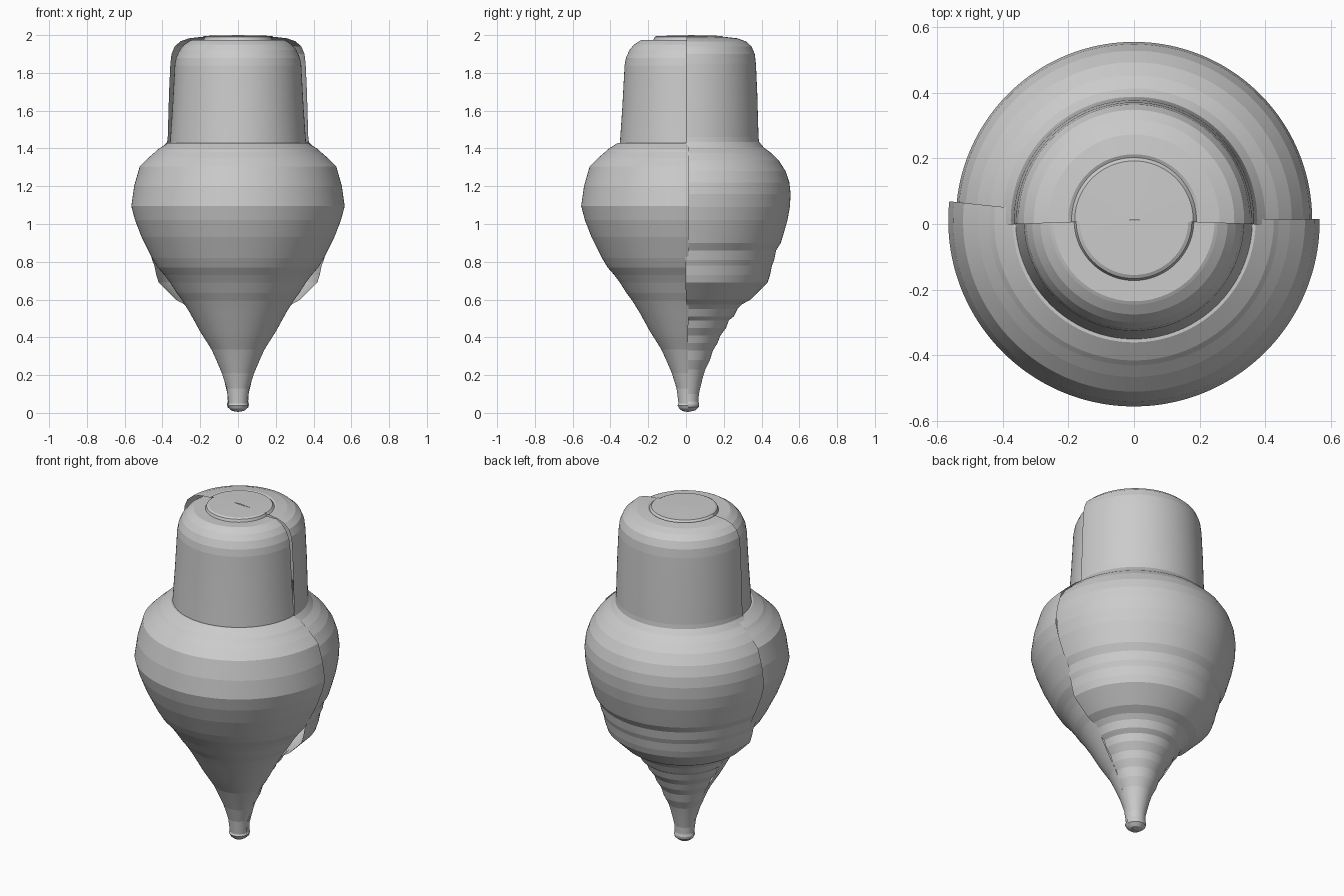
import bpy, math

grey = bpy.data.materials.new("plain grey")
grey.diffuse_color = (0.6, 0.6, 0.6, 1)


def half_shell(name, profile, start, end, cy, steps=96):
    """Open shell: a (radius, height) profile swept between two angles."""
    verts, faces = [], []
    n = len(profile)
    for i in range(steps + 1):
        a = math.radians(start + (end - start) * i / steps)
        for r, z in profile:
            verts.append((r * math.cos(a), cy + r * math.sin(a), z))
    for i in range(steps):
        for j in range(n - 1):
            p, q = i * n + j, (i + 1) * n + j
            if j == 0:
                faces.append((p, q + 1, p + 1))
            elif j == n - 2:
                faces.append((p, q, p + 1))
            else:
                faces.append((p, q, q + 1, p + 1))
    me = bpy.data.meshes.new(name)
    me.from_pydata(verts, [], faces)
    me.materials.append(grey)
    me.validate()
    ob = bpy.data.objects.new(name, me)
    bpy.context.collection.objects.link(ob)
    # bands stay crisp, the sweep stays smooth
    bpy.ops.object.select_all(action='DESELECT')
    ob.select_set(True)
    bpy.context.view_layer.objects.active = ob
    bpy.ops.object.shade_smooth_by_angle(angle=math.radians(4))
    # bottom to top winding gives outward normals
    return ob


# Front half: tip, stepped cone, bulge, tapered neck, rim and top disc
front = [(0, 0.005), (0.03, 0.01), (0.045, 0.022), (0.055, 0.04), (0.05, 0.05),
         (0.054, 0.085), (0.06, 0.13), (0.085, 0.21), (0.115, 0.28),
         (0.14, 0.335), (0.165, 0.375), (0.20, 0.43), (0.255, 0.53),
         (0.295, 0.595), (0.325, 0.635), (0.36, 0.69), (0.39, 0.73),
         (0.425, 0.77), (0.455, 0.82), (0.51, 0.93), (0.545, 1.02),
         (0.565, 1.095), (0.55, 1.20), (0.52, 1.305), (0.475, 1.35),
         (0.44, 1.38), (0.425, 1.395), (0.37, 1.43), (0.36, 1.43),
         (0.347, 1.62), (0.335, 1.84), (0.328, 1.88), (0.31, 1.92),
         (0.285, 1.95), (0.255, 1.97), (0.245, 1.975), (0.182, 1.975),
         (0.176, 1.99), (0.165, 1.996), (0, 1.998)]
half_shell("front_body_half", front, -186, 0.5, 0.01)

# Back half: wider lower bulge and neck, rounded top
back = [(0, 0.005), (0.035, 0.012), (0.055, 0.03), (0.058, 0.045), (0.054, 0.06),
        (0.056, 0.10), (0.075, 0.18), (0.09, 0.23), (0.115, 0.28),
        (0.13, 0.33), (0.155, 0.37), (0.17, 0.41), (0.20, 0.45),
        (0.215, 0.49), (0.24, 0.51), (0.26, 0.55), (0.285, 0.575),
        (0.33, 0.60), (0.37, 0.64), (0.42, 0.69), (0.433, 0.73),
        (0.443, 0.78), (0.455, 0.81), (0.465, 0.86), (0.49, 0.90),
        (0.505, 0.95), (0.525, 1.02), (0.538, 1.09), (0.542, 1.16),
        (0.535, 1.22), (0.515, 1.28), (0.48, 1.335), (0.44, 1.375),
        (0.40, 1.405), (0.375, 1.435), (0.372, 1.46), (0.365, 1.70),
        (0.358, 1.85), (0.352, 1.90), (0.335, 1.94), (0.305, 1.967),
        (0.26, 1.983), (0.20, 1.99), (0.19, 1.985), (0.18, 1.996), (0, 2.0)]
half_shell("back_body_half", back, -2, 182, 0.012)
